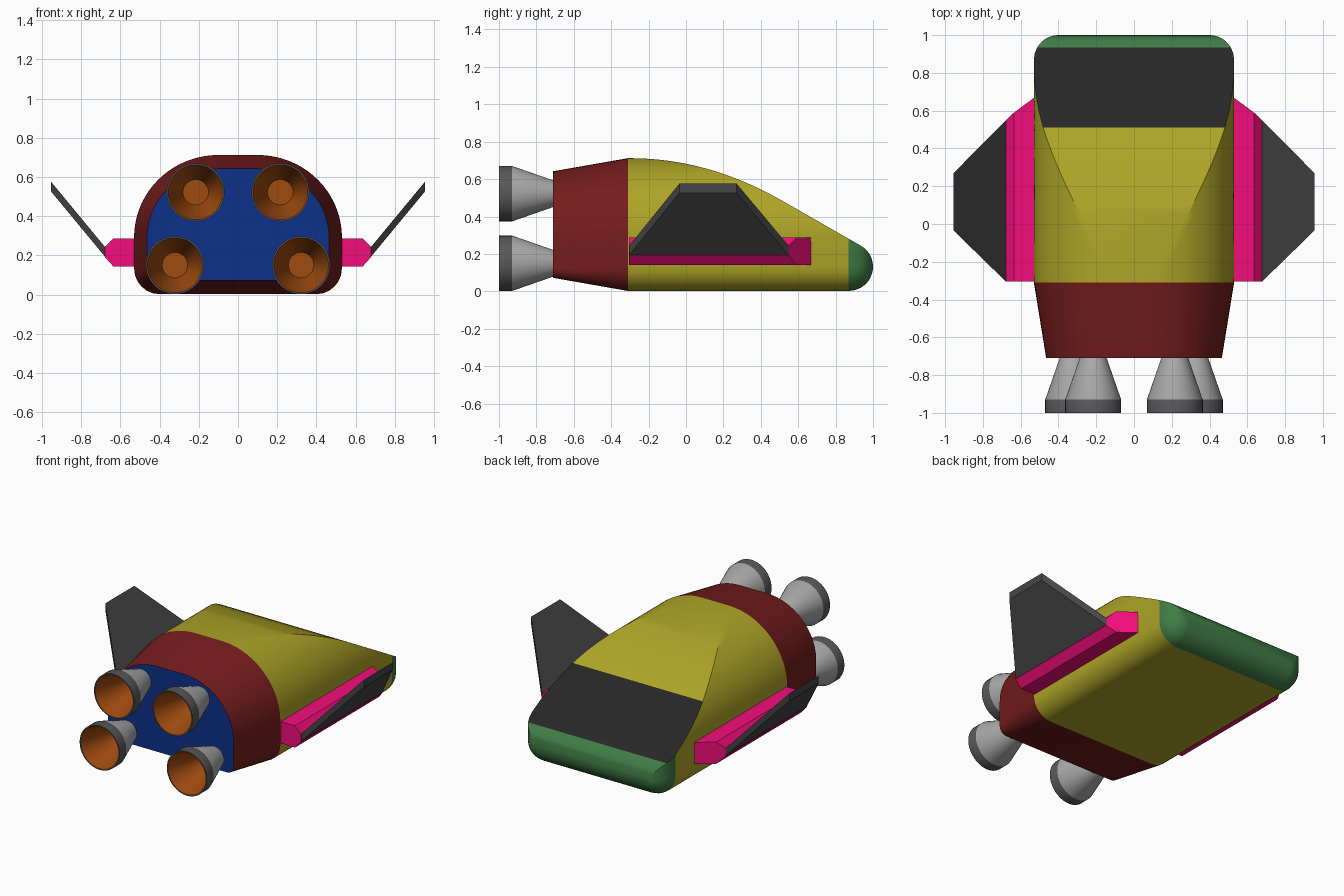
import bpy, bmesh
from math import sin, cos, asin, atan, sqrt, pi, radians

if "Cube" in bpy.data.objects:
    bpy.data.objects.remove(bpy.data.objects["Cube"])

GROUND = -0.008  # small shift so the lowest point rests on z = 0


def material(name, rgb):
    m = bpy.data.materials.new(name)
    m.diffuse_color = (*rgb, 1)
    m.use_nodes = True
    m.node_tree.nodes["Principled BSDF"].inputs["Base Color"].default_value = m.diffuse_color
    return m


yellow = material("yellow", (.42, .37, .02))
black = material("black", (.02, .02, .02))
green = material("green", (.05, .20, .06))
red = material("red", (.18, .012, .012))
blue = material("blue", (.004, .03, .25))
pink = material("pink", (.90, .004, .20))
dark = material("dark_grey", (.06, .06, .06))
steel = material("steel", (.40, .40, .40))
rim = material("rim_grey", (.10, .10, .10))
orange = material("orange", (.35, .07, .005))


def skin(name, loops, mats, pick=lambda j, i: 0, caps=(), mirror=False):
    """Join successive closed loops of points with faces."""
    bm = bmesh.new()
    rows = [[bm.verts.new(p) for p in loop] for loop in loops]
    n = len(rows[0])
    for j in range(len(rows) - 1):
        a, b = rows[j], rows[j + 1]
        for i in range(n):
            k = (i + 1) % n
            bm.faces.new((a[i], a[k], b[k], b[i])).material_index = pick(j, i)
    for c in caps:
        bm.faces.new(rows[c])
    bmesh.ops.remove_doubles(bm, verts=bm.verts, dist=1e-5)
    bmesh.ops.dissolve_degenerate(bm, edges=bm.edges, dist=1e-5)
    bmesh.ops.recalc_face_normals(bm, faces=bm.faces)
    me = bpy.data.meshes.new(name)
    bm.to_mesh(me)
    bm.free()
    ob = bpy.data.objects.new(name, me)
    ob.location.z = GROUND
    bpy.context.collection.objects.link(ob)
    for m in mats:
        me.materials.append(m)
    bpy.ops.object.select_all(action='DESELECT')
    ob.select_set(True)
    bpy.context.view_layer.objects.active = ob
    bpy.ops.object.shade_smooth_by_angle(angle=radians(30))
    if mirror:
        ob.modifiers.new("mirror", 'MIRROR')
    return ob


CORNER, ARC = 6, 14
HALF = CORNER + ARC + 2  # points on one side of a hull section


def section(y, hw, zb, crown, top, rb):
    """D-shaped hull section, rounded below and cut flat at height top."""
    zc = min(.30, top)
    tmax = asin(min(1, (top - zc) / (crown - zc)))
    pts = []
    for i in range(CORNER + 1):
        t = -pi / 2 + i / CORNER * pi / 2
        pts.append((hw - rb + rb * cos(t), y, zb + rb + rb * sin(t)))
    for i in range(ARC + 1):
        t = tmax * i / ARC
        pts.append((.1 + (hw - .1) * cos(t), y, zc + (crown - zc) * sin(t)))
    return pts + [(-x, y, z) for x, y, z in reversed(pts)]


SLOPE, R, NOSE_Y, GLASS_Y = .572, .13, .87, .51


def roof(y):
    if y <= GLASS_Y:
        return .72 - .225 * ((y + .31) / .82) ** 2.08
    return .495 - SLOPE * (y - GLASS_Y)


# Main hull with windscreen
curve = 14
ys = [-.31 + .82 * i / curve for i in range(curve + 1)] + [.60, .69, .78, .85, NOSE_Y]
skin("fuselage", [section(y, .53, .01, .72, roof(y), R) for y in ys], [yellow, black],
     lambda j, i: int(i == HALF - 1 and j >= curve))

# Rounded nose, with the lower end of the windscreen
tangent = atan(SLOPE)
angles = [0, tangent / 2, tangent] + [tangent + (radians(89) - tangent) * i / 6 for i in range(1, 7)]
loops = []
for a in angles:
    y, e = NOSE_Y + R * sin(a), R - R * cos(a)
    top = roof(y) if a <= tangent else .14 + R * cos(a)
    loops.append(section(y, .53 - e, .01 + e, .72, top, R - e))
skin("nose", loops, [green, black], lambda j, i: int(i == HALF - 1 and j < 2), caps=[-1])

# Tapered engine section and its rear panel
aft = section(-.71, .465, .08, .65, .65, .05)
skin("engine_section", [section(-.31, .53, .01, .72, .72, R), aft], [red])
skin("rear_panel", [aft], [blue], caps=[0])

# Strakes along the sides
strake = [(.50, .15), (.635, .15), (.68, .20), (.68, .25), (.635, .295), (.50, .295)]
skin("strake", [[(x, -.305, z) for x, z in strake],
                [(x, .69 - .95 * max(0, x - .53), z) for x, z in strake]],
     [pink], caps=[0, -1], mirror=True)

# Upswept fins
fin = [(.678, -.305, .20), (.678, .55, .20), (.955, .27, .535), (.955, -.035, .535)]
skin("fin", [fin, [(x, y, z + .05) for x, y, z in fin]], [dark], caps=[0, -1], mirror=True)

# Engine nozzles: outer cone, rim band, lip, inner cone, throat
profile = [(.068, -.70), (.148, -.93), (.148, -1), (.14, -1), (.065, -.76), (0, -.76)]
for name, cx, cz in (("upper_nozzle", .216, .53), ("lower_nozzle", .322, .158)):
    rings = [[(cx + r * cos(2 * pi * i / 40), y, cz + r * sin(2 * pi * i / 40))
              for i in range(40)] for r, y in profile]
    skin(name, rings, [steel, rim, orange], lambda j, i: (0, 1, 1, 2, 2)[j], mirror=True)
